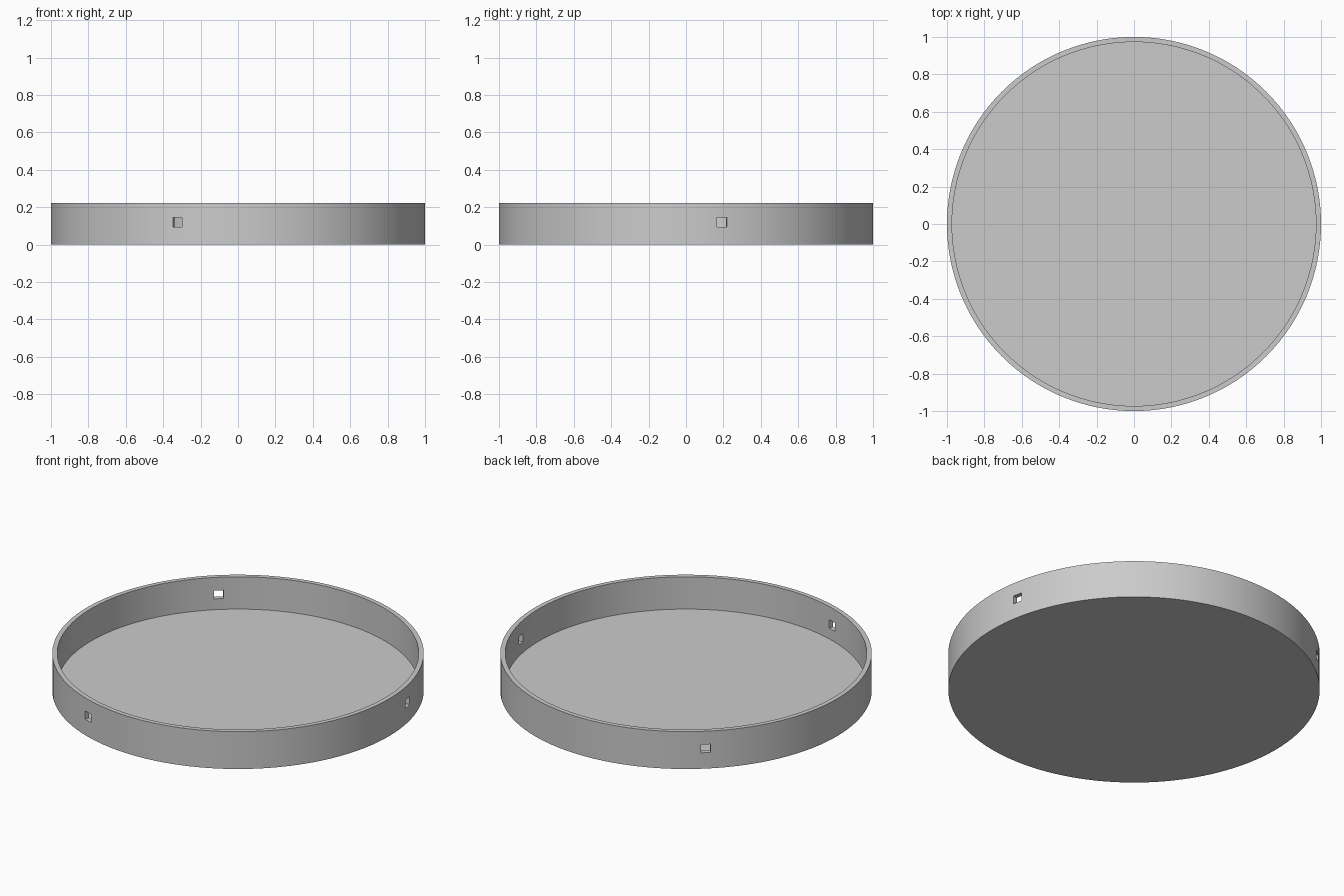
import bpy, bmesh, math
from mathutils import Matrix

if "Cube" in bpy.data.objects:
    bpy.data.objects.remove(bpy.data.objects["Cube"])

SEGMENTS = 128
RADIUS, HEIGHT, WALL, FLOOR = 1.0, 0.222, 0.027, 0.03

grey = bpy.data.materials.new("light grey")
grey.diffuse_color = (0.6, 0.6, 0.6, 1)
grey.use_nodes = True
grey.node_tree.nodes["Principled BSDF"].inputs["Base Color"].default_value = grey.diffuse_color


def make_object(name, bm):
    bmesh.ops.recalc_face_normals(bm, faces=bm.faces)
    mesh = bpy.data.meshes.new(name)
    bm.to_mesh(mesh)
    bm.free()
    mesh.materials.append(grey)
    obj = bpy.data.objects.new(name, mesh)
    bpy.context.collection.objects.link(obj)
    return obj


# Round tray: rings of the cross-section, bridged, with capped underside and floor
bm = bmesh.new()
profile = [(RADIUS, 0), (RADIUS, HEIGHT), (RADIUS - WALL, HEIGHT), (RADIUS - WALL, FLOOR)]
rings = [[bm.verts.new((r * math.cos(a), r * math.sin(a), z))
          for a in (math.tau * i / SEGMENTS for i in range(SEGMENTS))]
         for r, z in profile]
for low, high in zip(rings, rings[1:]):
    for i in range(SEGMENTS):
        j = (i + 1) % SEGMENTS
        bm.faces.new((low[i], low[j], high[j], high[i]))
bm.faces.new(rings[0])
bm.faces.new(rings[-1])
tray = make_object("round_tray", bm)

# Three square holes through the wall, evenly spaced
bm = bmesh.new()
for k in range(3):
    place = (Matrix.Rotation(math.radians(11.1 + 120 * k), 4, 'Z')
             @ Matrix.Translation((RADIUS - WALL / 2, 0, 0.119))
             @ Matrix.Diagonal((0.12, 0.053, 0.049, 1)))
    bmesh.ops.create_cube(bm, size=1, matrix=place)
cutter = make_object("hole_cutter", bm)
cutter.hide_render = True

bpy.context.view_layer.objects.active = tray
tray.select_set(True)
cut = tray.modifiers.new("holes", 'BOOLEAN')
cut.operation = 'DIFFERENCE'
cut.solver = 'EXACT'
cut.object = cutter
bpy.ops.object.modifier_apply(modifier=cut.name)
bpy.data.objects.remove(cutter)

# Smooth wall with crisp rims
bpy.ops.object.shade_smooth_by_angle(angle=math.radians(30))
